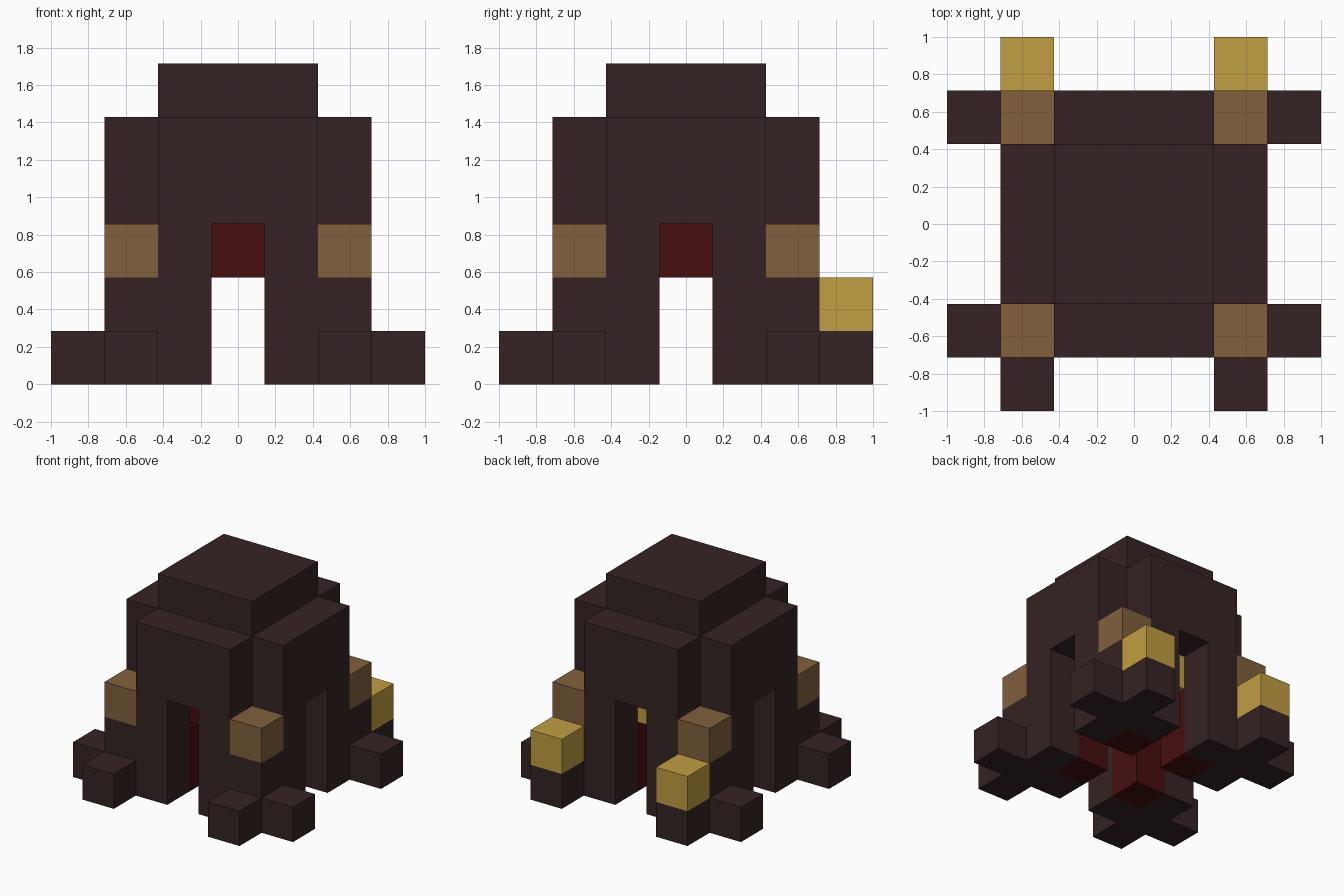
import bpy
import bmesh
from math import pi
from mathutils import Matrix

U = 2 / 7  # one block

if "Cube" in bpy.data.objects:
    bpy.data.objects.remove(bpy.data.objects["Cube"], do_unlink=True)


def material(name, color):
    m = bpy.data.materials.new(name)
    m.use_nodes = True
    m.diffuse_color = (*color, 1)
    bsdf = m.node_tree.nodes["Principled BSDF"]
    bsdf.inputs["Base Color"].default_value = (*color, 1)
    bsdf.inputs["Roughness"].default_value = 0.9
    return m


DARK = material("dark brown", (0.036, 0.017, 0.017))
TAN = material("tan brown", (0.22, 0.117, 0.046))
GOLD = material("gold", (0.527, 0.342, 0.054))
RED = material("deep red", (0.061, 0.004, 0.0045))


def finish(name, bm, mat):
    bmesh.ops.recalc_face_normals(bm, faces=bm.faces)
    mesh = bpy.data.meshes.new(name)
    bm.to_mesh(mesh)
    bm.free()
    mesh.materials.append(mat)
    obj = bpy.data.objects.new(name, mesh)
    bpy.context.collection.objects.link(obj)
    return obj


def box(name, mat, center, base, size):
    """Box in block units: plan centre, base height and size."""
    bm = bmesh.new()
    bmesh.ops.create_cube(bm, size=U)
    x, y = center
    bmesh.ops.scale(bm, vec=size, verts=bm.verts)
    bmesh.ops.translate(bm, vec=(x * U, y * U, (base + size[2] / 2) * U), verts=bm.verts)
    return finish(name, bm, mat)


def arch_wall(name, angle):
    """Wall with a doorway, extruded from its outline and turned to its side."""
    half = [(0.5, 3), (0.5, 0), (1.5, 0), (1.5, 5)]
    outline = half + [(-x, z) for x, z in reversed(half)]
    bm = bmesh.new()
    face = bm.faces.new([bm.verts.new((x * U, -2.5 * U, z * U)) for x, z in outline])
    out = bmesh.ops.extrude_face_region(bm, geom=[face])
    moved = [v for v in out["geom"] if isinstance(v, bmesh.types.BMVert)]
    bmesh.ops.translate(bm, vec=(0, U, 0), verts=moved)
    bmesh.ops.transform(bm, matrix=Matrix.Rotation(angle, 4, "Z"), verts=bm.verts)
    return finish(name, bm, DARK)


# Four walls with doorways
for i, side in enumerate(("front", "left", "back", "right")):
    arch_wall(side + "_wall", i * pi / 2)

# Roof core, rising one block above the walls
box("roof", DARK, (0, 0), 3, (3, 3, 3))

# Red inner ceiling, with a gold block over the back doorway
box("inner_ceiling", RED, (0, -0.5), 2, (3, 2, 1))
for sx in (-1, 1):
    box("inner_ceiling_back", RED, (sx, 1), 2, (1, 1, 1))
box("inner_gold_block", GOLD, (0, 1), 2, (1, 1, 1))

# Corners: pillar, tan cap, two feet, and the red pillar inside
for sx, side in ((1, "left"), (-1, "right")):
    for sy, end in ((-1, "front"), (1, "back")):
        tag = f"{end}_{side}_"
        box(tag + "pillar", DARK, (2 * sx, 2 * sy), 0, (1, 1, 2))
        box(tag + "cap", TAN, (2 * sx, 2 * sy), 2, (1, 1, 1))
        box(tag + "side_foot", DARK, (3 * sx, 2 * sy), 0, (1, 1, 1))
        box(tag + "end_foot", DARK, (2 * sx, 3 * sy), 0, (1, 1, 1))
        box(tag + "inner_pillar", RED, (sx, sy), 0, (1, 1, 2))
    box(f"back_{side}_gold_block", GOLD, (2 * sx, 3), 1, (1, 1, 1))
